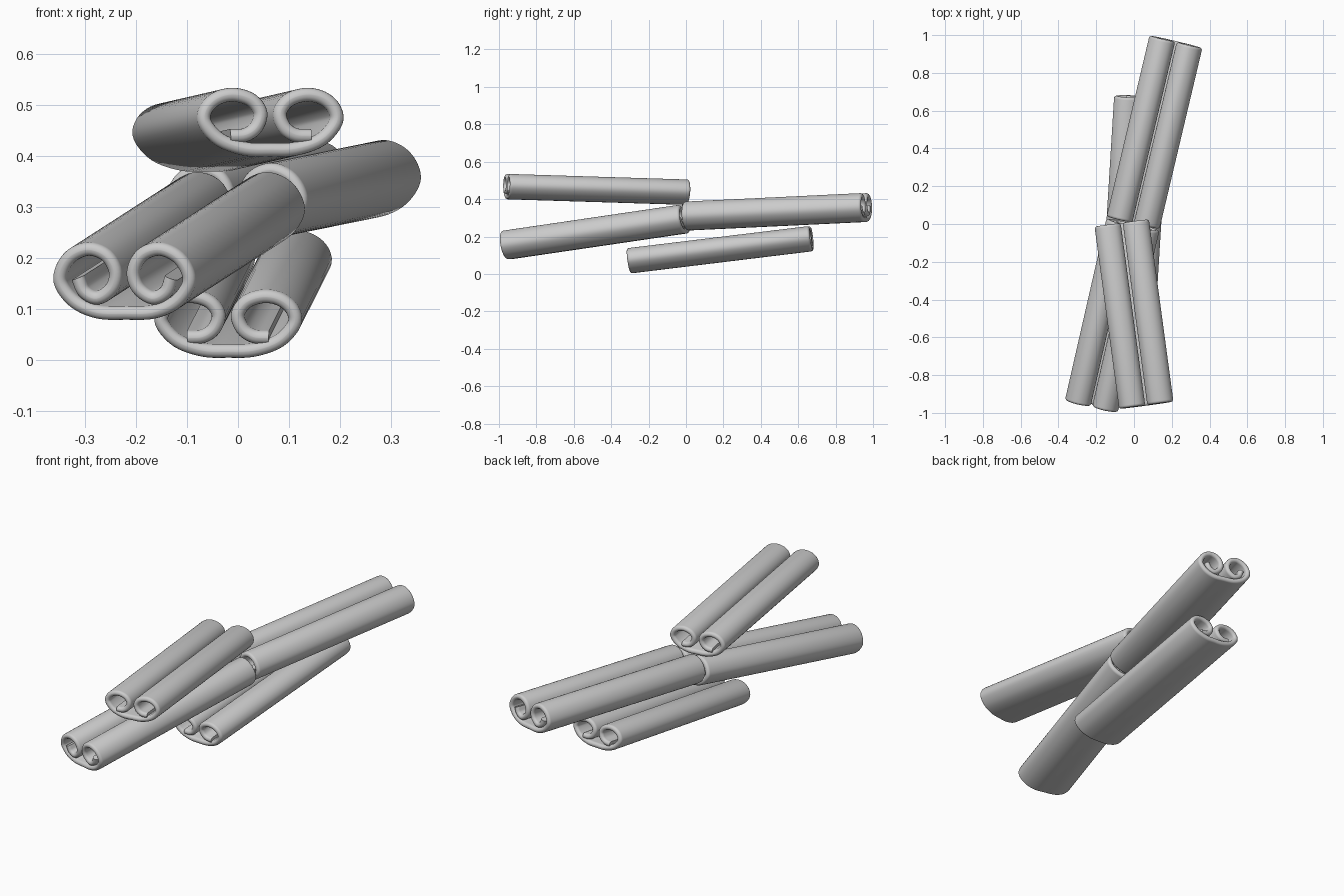
import bpy, bmesh, math
from mathutils import Vector, Matrix

cube = bpy.data.objects.get("Cube")
if cube:
    bpy.data.objects.remove(cube, do_unlink=True)

# One plain colour for the whole bundle
bark = bpy.data.materials.new("pale_grey")
bark.use_nodes = True
GREY = (0.6, 0.6, 0.6, 1)
bark.diffuse_color = GREY
bark.node_tree.nodes["Principled BSDF"].inputs["Base Color"].default_value = GREY

HALF = 0.0135   # half the sheet thickness

# Right halves of the two scroll sections, from the bottom centre to the curl tip
LOOSE = [(0, -.054), (.05, -.052), (.1, -.034), (.13, 0), (.126, .028), (.103, .048),
         (.07, .054), (.036, .043), (.019, .018), (.028, -.01), (.05, -.025), (.08, -.027)]
TIGHT = [(0, -.064), (.055, -.062), (.1, -.043), (.128, -.008), (.126, .022), (.105, .05),
         (.07, .063), (.035, .05), (.018, .018), (.026, -.014), (.055, -.034), (.082, -.022),
         (.094, .006)]


def smooth_path(points, steps=5):
    """Catmull-Rom curve through the points."""
    p = [Vector(q) for q in points]
    p = [2 * p[0] - p[1]] + p + [2 * p[-1] - p[-2]]
    out = []
    for a, b, c, d in zip(p, p[1:], p[2:], p[3:]):
        for i in range(steps):
            t = i / steps
            out.append(0.5 * (2 * b + (c - a) * t + (2 * a - 5 * b + 4 * c - d) * t ** 2
                              + (3 * b - a - 3 * c + d) * t ** 3))
    return out + [p[-2]]


def make_stick(name, half_section, front, back):
    mirrored = [(-x, z) for x, z in reversed(half_section[1:])]
    path = smooth_path(mirrored + half_section)
    normals = []
    for i in range(len(path)):
        t = path[min(i + 1, len(path) - 1)] - path[max(i - 1, 0)]
        normals.append(Vector((-t.y, t.x)).normalized())

    # Frame along the stick, kept level sideways
    front, back = Vector(front), Vector(back)
    axis = (back - front).normalized()
    side = axis.cross(Vector((0, 0, 1))).normalized()
    frame = Matrix((side, axis, side.cross(axis))).transposed()
    length = (back - front).length

    # Rings along the length; the sheet thins to a round rim at both ends
    turns = [math.radians(a) for a in (88, 68, 45, 22, 0)]
    rings = [(HALF * (1 - math.sin(a)), HALF * math.cos(a)) for a in turns]
    rings += [(length - y, h) for y, h in reversed(rings)]

    bm = bmesh.new()
    loops = []
    for y, h in rings:
        loop = [p + n * h for p, n in zip(path, normals)]
        loop += [p - n * h for p, n in reversed(list(zip(path, normals)))]
        loops.append([bm.verts.new(front + frame @ Vector((q.x, y, q.y))) for q in loop])
    count = len(loops[0])
    for a, b in zip(loops, loops[1:]):
        for i in range(count):
            j = (i + 1) % count
            bm.faces.new((a[i], a[j], b[j], b[i]))
    # Close the narrow crest of each rim
    for loop in (loops[0], loops[-1]):
        for i in range(count // 2 - 1):
            bm.faces.new((loop[i], loop[i + 1], loop[-2 - i], loop[-1 - i]))
    bmesh.ops.recalc_face_normals(bm, faces=bm.faces)

    mesh = bpy.data.meshes.new(name)
    bm.to_mesh(mesh)
    bm.free()
    mesh.materials.append(bark)
    obj = bpy.data.objects.new(name, mesh)
    bpy.context.collection.objects.link(obj)
    bpy.ops.object.select_all(action='DESELECT')
    obj.select_set(True)
    bpy.context.view_layer.objects.active = obj
    bpy.ops.object.shade_smooth_by_angle(angle=math.radians(40))


# The pile of four rolled sticks
make_stick("top_stick", LOOSE, (.065, -.96, .467), (-.065, .005, .437))
make_stick("bottom_stick", LOOSE, (-.02, -.305, .07), (.04, .672, .189))
make_stick("front_stick", TIGHT, (-.225, -.963, .154), (-.006, -.003, .295))
make_stick("rear_stick", TIGHT, (-.005, .007, .31), (.222, .965, .356))
